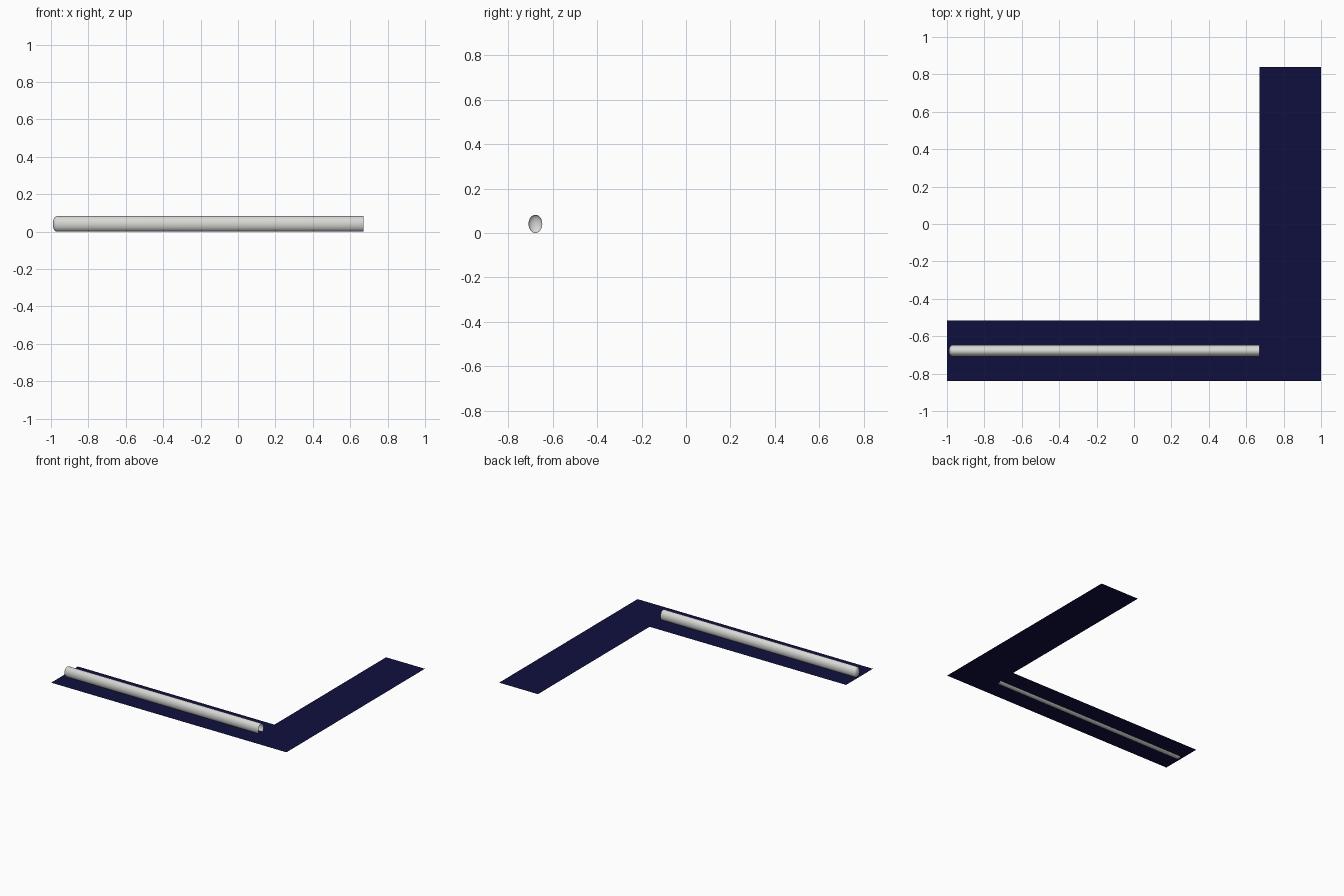
import bpy, bmesh, math

if "Cube" in bpy.data.objects:
    bpy.data.objects.remove(bpy.data.objects["Cube"])


def material(name, rgb):
    m = bpy.data.materials.new(name)
    m.diffuse_color = (*rgb, 1)
    m.use_nodes = True
    m.node_tree.nodes["Principled BSDF"].inputs["Base Color"].default_value = m.diffuse_color
    return m


def finish(bm, name, mat):
    mesh = bpy.data.meshes.new(name)
    bm.to_mesh(mesh)
    bm.free()
    mesh.materials.append(mat)
    obj = bpy.data.objects.new(name, mesh)
    bpy.context.collection.objects.link(obj)
    return obj


navy = material("navy", (0.005, 0.005, 0.05))
grey = material("light grey", (0.68, 0.68, 0.66))

# L-shaped flat sheet
SHEET_Z = 0.012
bm = bmesh.new()
outline = [(-1, -0.84), (0.67, -0.84), (1, -0.84), (1, 0.84),
           (0.67, 0.84), (0.67, -0.515), (-1, -0.515)]
v = [bm.verts.new((x, y, SHEET_Z)) for x, y in outline]
bm.faces.new([v[0], v[1], v[5], v[6]])
bm.faces.new([v[1], v[2], v[3], v[4], v[5]])
finish(bm, "flat_sheet", navy)

# Oval tube: open at the right end, shallow rounded cap at the left end
SIDES, RINGS = 32, 6
X0, X1, CAP = -0.99, 0.67, 0.02
CY, CZ, RY, RZ = -0.678, 0.041, 0.031, 0.041
bm = bmesh.new()
profile = [(X1, 1.0)]
for i in range(RINGS):
    a = math.pi / 2 * i / RINGS
    profile.append((X0 + CAP * (1 - math.sin(a)), math.cos(a)))
rings = []
for x, s in profile:
    rings.append([bm.verts.new((x, CY + RY * s * math.cos(t), CZ + RZ * s * math.sin(t)))
                  for t in (2 * math.pi * k / SIDES for k in range(SIDES))])
for a, b in zip(rings, rings[1:]):
    for k in range(SIDES):
        n = (k + 1) % SIDES
        bm.faces.new([a[k], a[n], b[n], b[k]])
tip = bm.verts.new((X0, CY, CZ))
for k in range(SIDES):
    bm.faces.new([rings[-1][k], rings[-1][(k + 1) % SIDES], tip])
bmesh.ops.recalc_face_normals(bm, faces=bm.faces)
for f in bm.faces:
    f.smooth = True
finish(bm, "oval_tube", grey)
